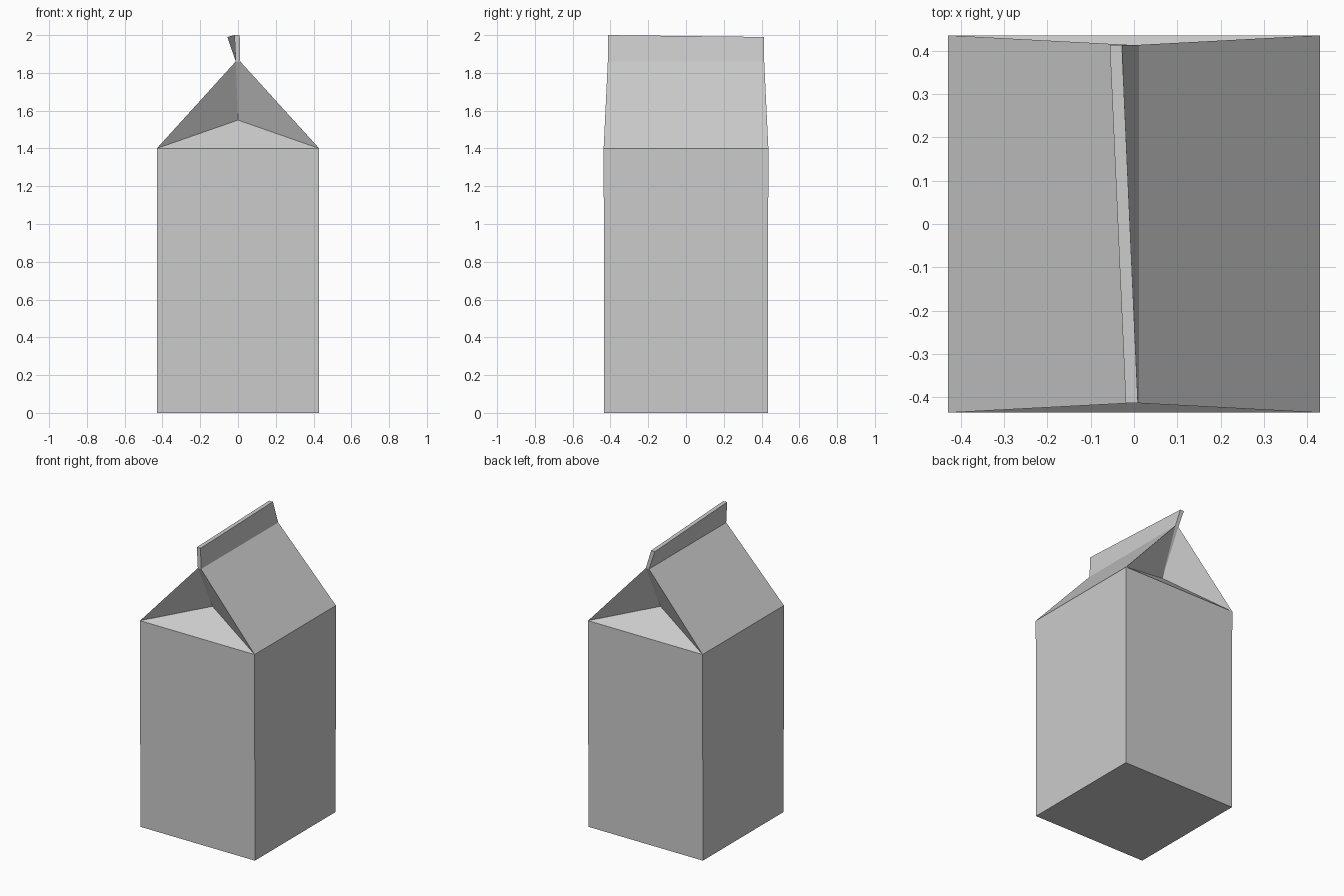
import bpy
import bmesh

if "Cube" in bpy.data.objects:
    bpy.data.objects.remove(bpy.data.objects["Cube"])

HALF_X, HALF_Y, EAVE_Z = 0.43, 0.436, 1.40
RIDGE_Z, RIDGE_Y = 1.86, 0.414
FOLD_Y, FOLD_Z = 0.273, 1.55

bm = bmesh.new()


def ring(hx, hy, z):
    """Four corners, counter-clockwise from front left."""
    return [bm.verts.new((sx * hx, sy * hy, z))
            for sx, sy in ((-1, -1), (1, -1), (1, 1), (-1, 1))]


def bridge(a, b):
    for i in range(4):
        j = (i + 1) % 4
        bm.faces.new((a[i], a[j], b[j], b[i]))


# box body
base = ring(HALF_X, 0.433, 0)
eave = ring(HALF_X, HALF_Y, EAVE_Z)
bm.faces.new(base[::-1])
bridge(base, eave)

# sloping roof panels up to the pinched ridge
ridge = ring(0.012, RIDGE_Y, RIDGE_Z)
for i in (1, 3):
    j = (i + 1) % 4
    bm.faces.new((eave[i], eave[j], ridge[j], ridge[i]))

# gable ends folded inwards, front and back
for sy, i in ((-1, 0), (1, 2)):
    fold = bm.verts.new((0, sy * FOLD_Y, FOLD_Z))
    bm.faces.new((eave[i], eave[i + 1], fold))
    bm.faces.new((eave[i + 1], ridge[i + 1], fold))
    bm.faces.new((ridge[i + 1], ridge[i], fold))
    bm.faces.new((ridge[i], eave[i], fold))

# sealed top fin, leaning to the left towards the back
top = ring(0.014, RIDGE_Y, 2.0)
for v in top:
    back = v.co.y > 0
    v.co.x += -0.042 if back else -0.005
    v.co.z -= 0.01 if back else 0
bridge(ridge, top)
bm.faces.new(top)

bmesh.ops.recalc_face_normals(bm, faces=bm.faces)
mesh = bpy.data.meshes.new("carton")
bm.to_mesh(mesh)
bm.free()
bpy.context.collection.objects.link(bpy.data.objects.new("carton", mesh))
